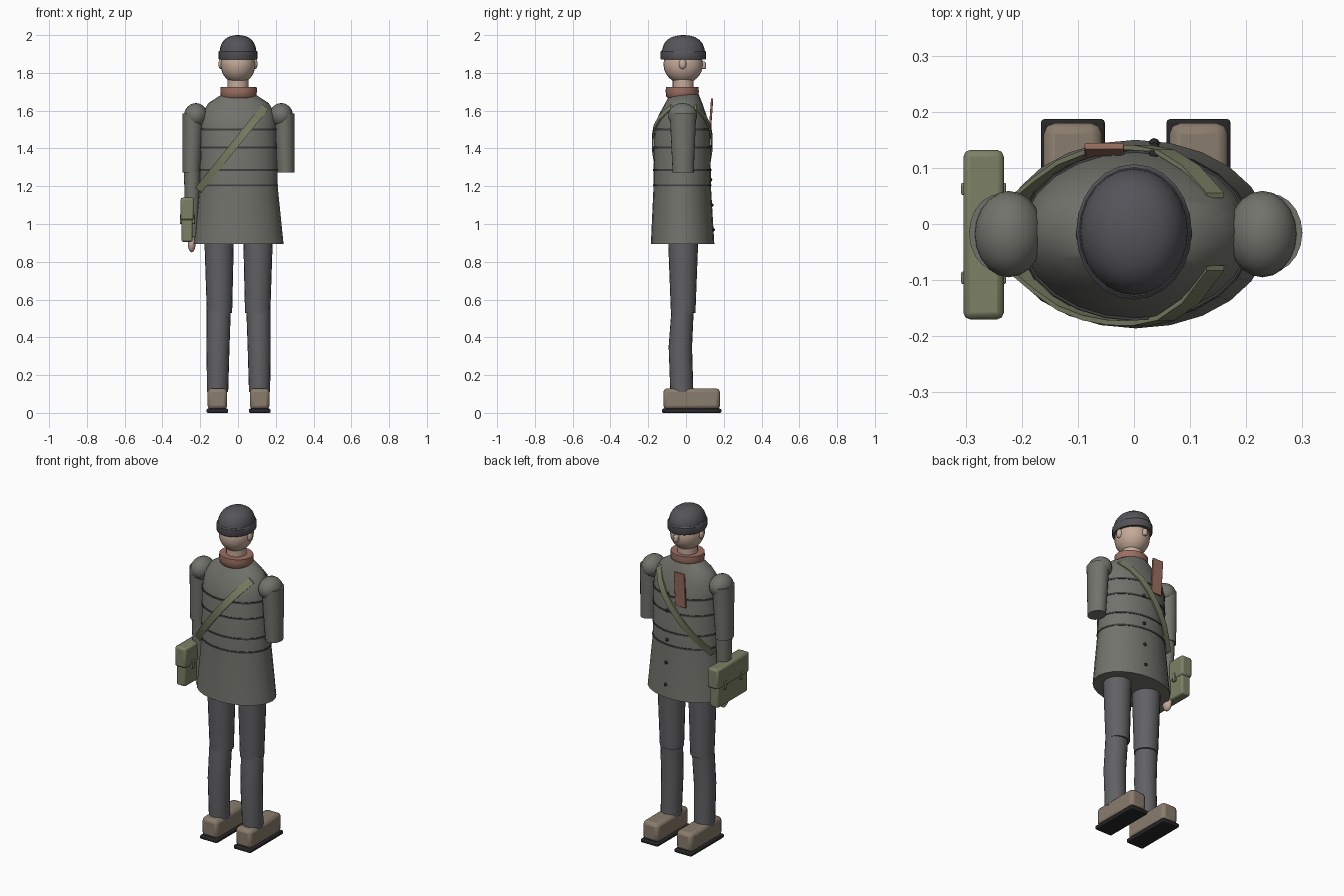
import bpy, bmesh, math
from mathutils import Vector

if "Cube" in bpy.data.objects:
    bpy.data.objects.remove(bpy.data.objects["Cube"])

def mat(name, r, g, b):
    m = bpy.data.materials.new(name)
    m.diffuse_color = (r, g, b, 1)
    m.use_nodes = True
    m.node_tree.nodes["Principled BSDF"].inputs["Base Color"].default_value = m.diffuse_color
    return m

COAT = mat("coat_cloth", .17, .17, .15)
TROUSER = mat("trouser_cloth", .12, .12, .13)
WOOL = mat("hat_wool", .09, .09, .10)
SKIN = mat("skin", .55, .40, .32)
SCARF = mat("scarf_cloth", .33, .16, .12)
BAG = mat("bag_canvas", .20, .22, .13)
BOOT = mat("boot_leather", .25, .20, .15)
DARK = mat("dark_rubber", .02, .02, .02)
SEAM = mat("seam", .05, .05, .05)

def finish(name, bm, m, smooth=True, bevel=0):
    bmesh.ops.recalc_face_normals(bm, faces=bm.faces)
    me = bpy.data.meshes.new(name)
    bm.to_mesh(me)
    bm.free()
    o = bpy.data.objects.new(name, me)
    bpy.context.collection.objects.link(o)
    me.materials.append(m)
    if bevel:
        b = o.modifiers.new("bevel", "BEVEL")
        b.width, b.segments = bevel, 2
    if smooth:
        bpy.ops.object.select_all(action='DESELECT')
        o.select_set(True)
        bpy.context.view_layer.objects.active = o
        bpy.ops.object.shade_smooth_by_angle(angle=math.radians(40))
    return o

def loft(name, rings, m, n=24):
    """Capped tube through elliptical rings (cx, cy, z, rx, ry)."""
    bm = bmesh.new()
    loops = [[bm.verts.new((cx + rx * math.cos(2 * math.pi * i / n),
                            cy + ry * math.sin(2 * math.pi * i / n), z)) for i in range(n)]
             for cx, cy, z, rx, ry in rings]
    for a, b in zip(loops, loops[1:]):
        for i in range(n):
            bm.faces.new((a[i], a[(i + 1) % n], b[(i + 1) % n], b[i]))
    bm.faces.new(loops[0])
    bm.faces.new(loops[-1])
    return finish(name, bm, m)

def ball(name, c, r, m, u=20, v=12):
    bm = bmesh.new()
    bmesh.ops.create_uvsphere(bm, u_segments=u, v_segments=v, radius=1)
    for p in bm.verts:
        p.co = Vector([p.co[k] * r[k] + c[k] for k in range(3)])
    return finish(name, bm, m)

def box(name, lo, hi, m, bevel=0):
    bm = bmesh.new()
    bmesh.ops.create_cube(bm, size=1)
    for p in bm.verts:
        p.co = Vector([lo[k] + (p.co[k] + .5) * (hi[k] - lo[k]) for k in range(3)])
    return finish(name, bm, m, bevel > 0, bevel)

# coat profile: z, rx, ry, y centre
PROFILE = [(.895, .238, .168, -.018), (1.2, .207, .152, -.02), (1.5, .203, .149, -.02),
           (1.58, .195, .125, -.018), (1.64, .160, .098, -.012), (1.685, .090, .076, -.008)]

def coat_at(z):
    for a, b in zip(PROFILE, PROFILE[1:]):
        if z <= b[0]:
            t = (z - a[0]) / (b[0] - a[0])
            return [a[k] + t * (b[k] - a[k]) for k in (1, 2, 3)]
    return PROFILE[-1][1:]

X0 = .003
loft("coat", [(X0, cy, z, rx, ry) for z, rx, ry, cy in PROFILE], COAT)

# quilting seams around the coat
for i, z in enumerate((1.205, 1.285, 1.405, 1.5)):
    rx, ry, cy = coat_at(z)
    loft(f"coat_seam_{i}", [(X0, cy, z - .005, rx + .003, ry + .003),
                            (X0, cy, z + .005, rx + .003, ry + .003)], SEAM)

# front buttons
for i, z in enumerate((.97, 1.10, 1.235, 1.41, 1.51)):
    rx, ry, cy = coat_at(z)
    ball(f"button_{i}", (.036, cy + ry * .985, z), (.010, .010, .010), DARK, 10, 6)

# legs, boots, shoulders and upper arms
for side, s in (("left", -1), ("right", 1)):
    def X(v):
        return X0 + s * v
    loft(side + "_thigh", [(X(.101), -.015, .53, .067, .065), (X(.103), -.015, .92, .078, .080)], TROUSER, 20)
    loft(side + "_shin", [(X(.111), -.022, .11, .056, .061), (X(.109), -.03, .35, .061, .062),
                          (X(.105), -.018, .545, .064, .059)], TROUSER, 20)
    box(side + "_boot", (X(.112) - .052, -.12, .018), (X(.112) + .052, .18, .13), BOOT, .02)
    box(side + "_sole", (X(.112) - .057, -.127, 0), (X(.112) + .057, .187, .022), DARK, .006)
    ball(side + "_shoulder", (X(.226), -.018, 1.575), (.062, .077, .065), COAT)
    loft(side + "_upper_arm", [(X(.250), -.015, 1.272, .047, .056), (X(.240), -.016, 1.585, .057, .070)], COAT, 20)

# only the left forearm is present
loft("left_forearm", [(-.243, -.015, .93, .033, .037), (-.243, -.015, 1.29, .044, .050)], COAT, 20)
ball("left_hand", (-.245, -.01, .895), (.021, .032, .045), SKIN, 14, 8)

# collar, scarf tail
loft("scarf_collar", [(X0, -.02, 1.668, .088, .078), (X0, -.02, 1.675, .093, .085),
                      (X0, -.02, 1.702, .097, .088), (X0, -.02, 1.725, .096, .086),
                      (X0, -.02, 1.725, .066, .066)], SCARF)
tail = box("scarf_tail", (-.035, -.006, -.105), (.035, .006, .105), SCARF, .003)
tail.location = (-.053, .131, 1.56)
tail.rotation_euler = (math.radians(-4), 0, 0)

# neck and head
loft("neck", [(0, -.015, 1.66, .056, .056), (0, -.015, 1.79, .056, .056)], SKIN, 20)
ball("head", (0, -.015, 1.845), (.092, .104, .102), SKIN, 24, 16)
box("nose", (-.013, .07, 1.82), (.013, .106, 1.86), SKIN, .008)
for side, s in (("left", -1), ("right", 1)):
    ball(side + "_ear", (s * .091, -.018, 1.847), (.013, .020, .027), SKIN, 12, 8)

# knitted hat: brim band and crown
def hat_rings(pts):
    return [(0, -.014, z, r, r * 1.17) for z, r in pts]
loft("hat_brim", hat_rings([(1.87, .100), (1.875, .103), (1.912, .103), (1.918, .098)]), WOOL)
loft("hat_crown", hat_rings([(1.90, .098), (1.93, .095), (1.955, .087), (1.975, .073),
                             (1.99, .052), (1.998, .025), (2.0, .005)]), WOOL)

# satchel with flap and closure straps
box("bag_body", (-.299, -.16, .905), (-.240, .122, 1.12), BAG, .01)
box("bag_flap", (-.304, -.17, 1.02), (-.232, .132, 1.14), BAG, .012)
for i, y in enumerate((-.096, .0625)):
    box(f"bag_buckle_{i}", (-.308, y - .011, 1.0), (-.228, y + .011, 1.05), BAG, .003)

# shoulder strap: one flat ribbon on each side of the coat
def strap(name, side):
    bm = bmesh.new()
    n, half, rows = 8, .020, []
    d = Vector((-.365, 0, -.44)).normalized()
    w = Vector((-d.z, 0, d.x))
    for i in range(n + 1):
        t = i / n
        x, z = .145 - .355 * t, 1.62 - .44 * t
        rx, ry, cy = coat_at(z)
        y = cy + side * (ry * math.sqrt(max(.12, 1 - (x / rx) ** 2)) + .003)
        p = Vector((x, y, z))
        out = Vector((0, side * .009, 0))
        rows.append([bm.verts.new(q) for q in (p + w * half, p - w * half, p - w * half + out, p + w * half + out)])
    for a, b in zip(rows, rows[1:]):
        for k in range(4):
            bm.faces.new((a[k], a[(k + 1) % 4], b[(k + 1) % 4], b[k]))
    bm.faces.new(rows[0])
    bm.faces.new(rows[-1])
    finish(name, bm, BAG)

strap("strap_front", 1)
strap("strap_back", -1)
